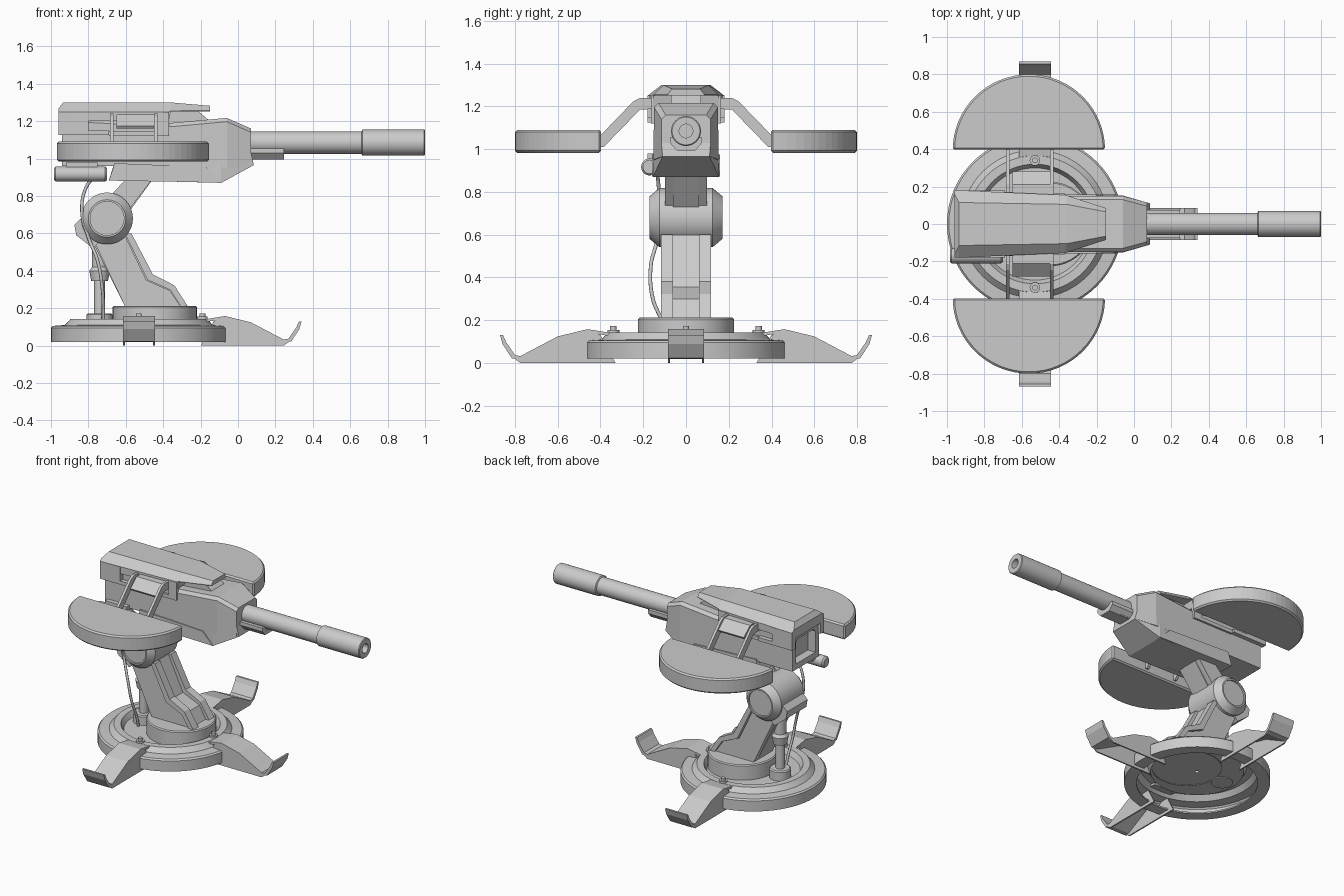
import bpy, bmesh, math
from mathutils import Matrix, Vector

CX = -0.53  # base centre


def finish(name, bm, normals=True):
    if normals:
        bmesh.ops.recalc_face_normals(bm, faces=bm.faces)
    me = bpy.data.meshes.new(name)
    bm.to_mesh(me)
    bm.free()
    ob = bpy.data.objects.new(name, me)
    bpy.context.collection.objects.link(ob)
    return ob


def smooth(ob, angle=35):
    bpy.ops.object.select_all(action='DESELECT')
    ob.select_set(True)
    bpy.context.view_layer.objects.active = ob
    bpy.ops.object.shade_smooth_by_angle(angle=math.radians(angle))


def bevel(ob, width):
    m = ob.modifiers.new("bevel", 'BEVEL')
    m.width, m.segments, m.limit_method = width, 1, 'ANGLE'
    m.angle_limit = math.radians(40)
    return ob


def loft(name, rings, caps=True):
    """Skin rings of equal point count."""
    bm = bmesh.new()
    vs = [[bm.verts.new(p) for p in r] for r in rings]
    n = len(vs[0])
    for a, b in zip(vs, vs[1:]):
        for i in range(n):
            j = (i + 1) % n
            bm.faces.new((a[i], a[j], b[j], b[i]))
    if caps:
        bm.faces.new(vs[0])
        bm.faces.new(vs[-1])
    return finish(name, bm)


def prism(name, pts, a, b, axis='y'):
    """Extrude a 2D outline from a to b along an axis."""
    put = {'x': lambda p, t: (t, p[0], p[1]),
           'y': lambda p, t: (p[0], t, p[1]),
           'z': lambda p, t: (p[0], p[1], t)}[axis]
    return loft(name, [[put(p, t) for p in pts] for t in (a, b)])


def lathe(name, prof, loc, axis='z', steps=48, caps=True):
    """Revolve (radius, height) points around an axis through loc."""
    rot = {'z': Matrix(), 'x': Matrix.Rotation(math.pi / 2, 4, 'Y'),
           'y': Matrix.Rotation(-math.pi / 2, 4, 'X')}[axis]
    rings = [[Vector(loc) + rot @ Vector((r * math.cos(math.tau * i / steps),
              r * math.sin(math.tau * i / steps), h)) for i in range(steps)] for r, h in prof]
    ob = loft(name, rings, caps)
    smooth(ob)
    return ob


# Base: open-bottomed stepped ring, pedestal
lathe("base_ring", [(.39, .03), (.39, .02), (.47, .02), (.47, .095), (.46, .105), (.395, .11),
                    (.365, .143), (.32, .143), (.30, .105), (.01, .105)], (CX, 0, 0), caps=False, steps=64)
lathe("pedestal", [(.225, .10), (.225, .205), (.218, .212), (.01, .212)], (-.445, 0, 0), caps=False)

# Three legs with upturned feet and a bolt each
plate = [(.30, .135), (.46, .16), (.60, .122), (.775, .022), (.805, .025), (.853, .088), (.868, .135),
         (.856, .13), (.842, .095), (.80, .037), (.785, .035)]
side = [(.33, .0), (.775, .0), (.815, .03), (.775, .03), (.60, .122), (.46, .158), (.40, .13)]
plate = [(.32, .135), (.46, .158), (.60, .124), (.775, .032), (.80, .037), (.842, .098), (.856, .13),
         (.870, .13), (.858, .088), (.815, .022), (.775, .018), (.60, .108), (.46, .143), (.32, .12)]
for i, a in enumerate((0, 90, -90)):
    parts = [prism(f"leg_plate_{i}", plate, -.085, .085)]
    for s in (-1, 1):
        parts.append(prism(f"leg_side_{i}_{s}", side, s * .085, s * .075))
    parts.append(lathe(f"leg_bolt_{i}", [(.028, .13), (.028, .155), (.015, .155), (.015, .172)],
                       (.34, 0, 0), steps=16))
    for p in parts:
        p.location = (CX, 0, 0)
        p.rotation_euler.z = math.radians(a)

# Hydraulic piston behind the arm
lathe("piston", [(.07, .10), (.07, .165), (.062, .172), (.03, .172), (.03, .345), (.045, .345),
                 (.055, .40), (.04, .42), (.04, .60)], (-.74, 0, 0), steps=24)

# Lower arm: core with two thicker edge rails
prism("arm_core", [(-.80, .60), (-.60, .20), (-.29, .20), (-.345, .30), (-.475, .355), (-.60, .62)], -.065, .065)
front = [(-.57, .60), (-.455, .38), (-.34, .322), (-.262, .20)]
for s in (-1, 1):
    prism(f"arm_side_{s}", [(-.78, .58), (-.60, .20), (-.30, .20), (-.365, .295), (-.49, .35), (-.61, .60)],
          s * .06, s * .105)
    prism(f"arm_rail_{s}", front + [(-.30, .20), (-.362, .297), (-.485, .352), (-.605, .60)], s * .06, s * .118)

# Elbow joint and rear guard
lathe("elbow_joint", [(.09, -.158), (.09, -.17), (.10, -.17), (.138, -.125), (.138, .125), (.10, .17),
                      (.09, .17), (.09, .158)], (-.70, 0, .68), 'y')
prism("elbow_guard", [(-.84, .68), (-.875, .645), (-.865, .59), (-.775, .52), (-.70, .60)], -.115, .115)

# Upper arm
prism("upper_arm", [(-.74, .70), (-.60, .69), (-.44, .91), (-.44, .97), (-.60, .97), (-.60, .89)], -.06, .06)
for s in (-1, 1):
    prism(f"upper_arm_rail_{s}", [(-.71, .77), (-.58, .73), (-.45, .90), (-.45, .97), (-.60, .97), (-.60, .89)],
          s * .06, s * .098)


# Gun body, with recessed rear panel
def section(x, z0, z1, w0, w1, c=.02):
    return [(x, -w0, z0), (x, w0, z0), (x, w1, z1 - c), (x, w1 - c, z1), (x, c - w1, z1), (x, -w1, z1 - c)]


loft("gun_body", [section(-.88, 1.0, 1.17, .11, .11), section(-.94, 1.0, 1.17, .11, .11),
                  section(-.94, .96, 1.22, .148, .148), section(-.36, .96, 1.19, .15, .15),
                  section(-.06, .95, 1.217, .152, .15), section(.07, .965, 1.16, .115, .115)])
# Lower hull with sloped nose
loft("lower_hull", [[(-.69, -.13, .885), (-.69, .13, .885), (-.66, .13, .98), (-.66, -.13, .98)],
                    [(-.09, -.155, .87), (-.09, .155, .87), (-.09, .152, .98), (-.09, -.152, .98)],
                    [(.085, -.11, .965), (.085, .11, .965), (.07, .115, 1.03), (.07, -.115, 1.03)]])
for s in (-1, 1):
    prism(f"hull_skirt_{s}", [(-.69, .882), (-.66, .975), (-.17, .955), (-.085, .872)], s * .12, s * .158)


# Top cover with side panels
def roof(x, z0, z1, z2, w1, w2):
    return [(x, -w1, z0), (x, w1, z0), (x, w1, z1), (x, w2, z2), (x, -w2, z2), (x, -w1, z1)]


loft("top_cover", [roof(-.96, 1.20, 1.25, 1.265, .18, .16), roof(-.935, 1.20, 1.25, 1.30, .18, .115),
                   roof(-.37, 1.20, 1.25, 1.30, .155, .105), roof(-.36, 1.252, 1.255, 1.30, .153, .105),
                   roof(-.15, 1.252, 1.257, 1.282, .085, .065)])
prism("cover_support", [(-.40, 1.18), (-.40, 1.26), (-.22, 1.26), (-.15, 1.20)], -.07, .07)
for s in (-1, 1):
    prism(f"cover_rear_side_{s}", [(-.96, 1.125), (-.69, 1.125), (-.69, 1.15), (-.80, 1.15), (-.80, 1.25),
                                   (-.96, 1.25)], s * .14, s * .179)
    prism(f"cover_front_side_{s}", [(-.69, 1.12), (-.37, 1.12), (-.37, 1.25), (-.43, 1.25), (-.43, 1.145),
                                    (-.69, 1.145)], s * .135, s * .164)

# Barrel, muzzle with bore, and lower sleeve
lathe("barrel", [(.06, .05), (.06, .66), (.07, .665), (.07, .995), (.065, 1.0), (.032, 1.0), (.032, .85)],
      (0, 0, 1.085), 'x', 32)
prism("barrel_sleeve", [(-.045, .995), (.045, .995), (.075, 1.03), (.075, 1.055), (-.075, 1.055), (-.075, 1.03)],
      .05, .245, 'x')
prism("sleeve_mount", [(.06, 1.0), (.17, 1.0), (.15, 1.10), (.06, 1.12)], -.05, .05)

# Half-disc wings on bent struts
for s in (-1, 1):
    arc = [(-.562 + .407 * math.cos(math.pi * i / 32), s * (.397 + .403 * math.sin(math.pi * i / 32)))
           for i in range(33)]
    bevel(prism(f"wing_{s}", arc, .983, 1.09, 'z'), .01)
    strut = [(.12, 1.24), (.215, 1.24), (.245, 1.225), (.40, 1.065), (.40, 1.01), (.385, 1.01), (.215, 1.185),
             (.12, 1.19)]
    for x in (-.675, -.44):
        prism(f"wing_strut_{s}_{x}", [(s * y, z) for y, z in strut], x - .009, x + .009, 'x')
    prism(f"strut_brace_{s}", [(s * y, z) for y, z in [(.12, 1.235), (.21, 1.235), (.28, 1.175), (.27, 1.16),
          (.20, 1.21), (.12, 1.21)]], -.65, -.45, 'x')

# Side canister and hanging cable
lathe("canister", [(.03, -.985), (.04, -.975), (.04, -.71), (.032, -.70)], (0, -.17, .917), 'x', 20)
prism("canister_mount", [(-.92, .93), (-.75, .93), (-.75, .98), (-.92, .98)], -.18, -.10)
cu = bpy.data.curves.new("cable", 'CURVE')
cu.dimensions, cu.bevel_depth, cu.bevel_resolution, cu.resolution_u = '3D', .009, 2, 6
path = [(-.77, -.14, .90), (-.81, -.13, .85), (-.835, -.128, .72), (-.80, -.135, .58), (-.75, -.165, .45),
        (-.725, -.155, .30), (-.72, -.115, .20), (-.72, -.09, .11)]
sp = cu.splines.new('BEZIER')
sp.bezier_points.add(len(path) - 1)
for bp, p in zip(sp.bezier_points, path):
    bp.co = p
    bp.handle_left_type = bp.handle_right_type = 'AUTO'
bpy.context.collection.objects.link(bpy.data.objects.new("cable", cu))
